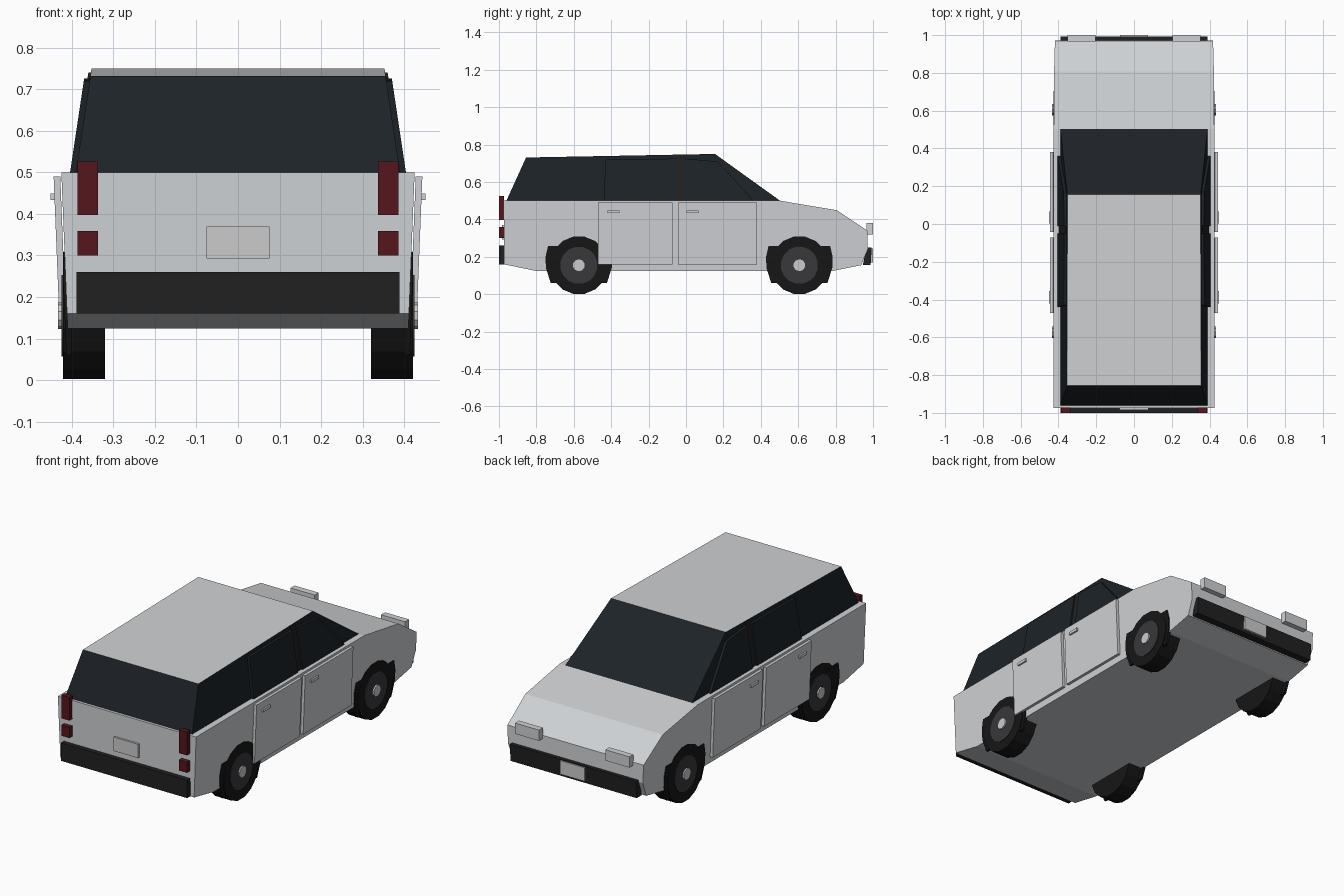
import bpy, bmesh, math
from mathutils import Matrix, Vector

if "Cube" in bpy.data.objects:
    bpy.data.objects.remove(bpy.data.objects["Cube"])


def material(name, r, g, b):
    m = bpy.data.materials.new(name)
    m.diffuse_color = (r, g, b, 1)
    m.use_nodes = True
    m.node_tree.nodes["Principled BSDF"].inputs["Base Color"].default_value = m.diffuse_color
    return m


SILVER = material("silver_paint", 0.62, 0.64, 0.66)
GLASS = material("dark_glass", 0.012, 0.016, 0.02)
BLACK = material("black_trim", 0.015, 0.015, 0.016)
RUBBER = material("rubber", 0.008, 0.008, 0.008)
RIM = material("rim", 0.04, 0.04, 0.045)
RED = material("red_lens", 0.09, 0.008, 0.012)
PALE = material("pale", 0.65, 0.65, 0.67)


def finish(name, bm, *mats):
    bmesh.ops.recalc_face_normals(bm, faces=bm.faces)
    me = bpy.data.meshes.new(name)
    bm.to_mesh(me)
    bm.free()
    for m in mats:
        me.materials.append(m)
    ob = bpy.data.objects.new(name, me)
    bpy.context.collection.objects.link(ob)
    return ob


def slab(name, profile, inner, outer, mat):
    """Side profile of (y, z) points joined between two x positions (functions of z)."""
    bm = bmesh.new()
    a = [bm.verts.new((inner(z), y, z)) for y, z in profile]
    b = [bm.verts.new((outer(z), y, z)) for y, z in profile]
    bm.faces.new(a)
    bm.faces.new(b[::-1])
    n = len(a)
    for i in range(n):
        bm.faces.new((a[i], b[i], b[(i + 1) % n], a[(i + 1) % n]))
    return finish(name, bm, mat)


def box(name, x0, x1, y0, y1, z0, z1, mat):
    return slab(name, [(y0, z0), (y1, z0), (y1, z1), (y0, z1)],
                lambda z: x0, lambda z: x1, mat)


def disc(name, y, radius, x0, x1, sides, mat):
    bm = bmesh.new()
    bmesh.ops.create_cone(bm, cap_ends=True, segments=sides, radius1=radius,
                          radius2=radius, depth=abs(x1 - x0),
                          matrix=Matrix.Translation(((x0 + x1) / 2, y, 0.155))
                          @ Matrix.Rotation(math.pi / 2, 4, 'Y')
                          @ Matrix.Rotation(math.pi / sides, 4, 'Z'))
    return finish(name, bm, mat)


def body_x(z):
    return 0.41 + (z - 0.125) * 0.04


def cabin_x(z):
    return 0.39 - (z - 0.5) * 0.15


# Lower body
slab("body", [(-0.975, 0.5), (-0.973, 0.16), (-0.80, 0.124), (0.78, 0.124),
              (0.936, 0.155), (0.972, 0.24), (0.97, 0.34), (0.807, 0.449), (0.503, 0.5)],
     lambda z: -body_x(z), body_x, SILVER)

# Glass cabin with a painted roof face
cabin = slab("cabin", [(-0.96, 0.5), (0.503, 0.5), (0.155, 0.75), (-0.855, 0.731)],
             lambda z: -cabin_x(z), cabin_x, GLASS)
cabin.data.materials.append(SILVER)
for f in cabin.data.polygons:
    if f.normal.z > 0.9:
        f.material_index = 1

# Rear bumper, front bumper, plates
box("rear_bumper", -0.388, 0.388, -1.0, -0.965, 0.16, 0.26, BLACK)
slab("front_bumper", [(0.945, 0.155), (0.987, 0.155), (0.993, 0.25), (0.965, 0.25)],
     lambda z: -0.388, lambda z: 0.388, BLACK)
box("rear_plate", -0.076, 0.076, -0.985, -0.97, 0.293, 0.37, PALE)
box("front_plate", -0.075, 0.075, 0.98, 1.0, 0.17, 0.245, PALE)

for s, side in ((-1, "left"), (1, "right")):
    # Lights
    def lens(name, a, b, *rest):
        box(side + name, s * a, s * b, *rest)
    lens("_tail_light", 0.337, 0.386, -1.0, -0.972, 0.397, 0.526, RED)
    lens("_reverse_light", 0.337, 0.386, -1.0, -0.972, 0.30, 0.359, RED)
    lens("_headlight", 0.204, 0.352, 0.965, 1.0, 0.32, 0.38, SILVER)

    # Doors and handles
    for part, y0, y1, h in (("rear", -0.47, -0.072, -0.42), ("front", -0.043, 0.38, 0.003)):
        slab(f"{side}_{part}_door", [(y0, 0.16), (y1, 0.16), (y1, 0.49), (y0, 0.49)],
             lambda z: s * (body_x(z) + 0.003), lambda z: s * (body_x(z) + 0.019), SILVER)
        box(f"{side}_{part}_handle", s * 0.435, s * 0.451, h, h + 0.064, 0.433, 0.449, SILVER)

    # Raised door windows
    for part, outline in (
            ("rear", [(-0.44, 0.5), (-0.05, 0.5), (-0.05, 0.725), (-0.43, 0.72)]),
            ("front", [(-0.01, 0.5), (0.36, 0.5), (0.17, 0.71), (-0.01, 0.725)])):
        slab(f"{side}_{part}_window", outline, lambda z: s * (cabin_x(z) - 0.005),
             lambda z: s * (cabin_x(z) + 0.014), GLASS)
    slab(side + "_door_pillar", [(-0.05, 0.5), (-0.01, 0.5), (-0.01, 0.74), (-0.05, 0.74)],
         lambda z: s * (cabin_x(z) - 0.005), lambda z: s * (cabin_x(z) + 0.006), BLACK)

    # Wheels and arch trims
    for part, y in (("rear", -0.573), ("front", 0.606)):
        tag = f"{side}_{part}_"
        disc(tag + "tyre", y, 0.156, s * 0.32, s * 0.421, 16, RUBBER)
        disc(tag + "rim", y, 0.10, s * 0.38, s * 0.425, 16, RIM)
        disc(tag + "hub", y, 0.032, s * 0.40, s * 0.433, 10, PALE)
        slab(tag + "arch", [(y - 0.165, 0.257), (y - 0.178, 0.2), (y - 0.176, 0.14),
                            (y - 0.15, 0.06), (y + 0.15, 0.06), (y + 0.176, 0.14),
                            (y + 0.178, 0.2), (y + 0.165, 0.257)],
             lambda z: s * 0.40, lambda z: s * (body_x(z) + 0.006), RUBBER)
